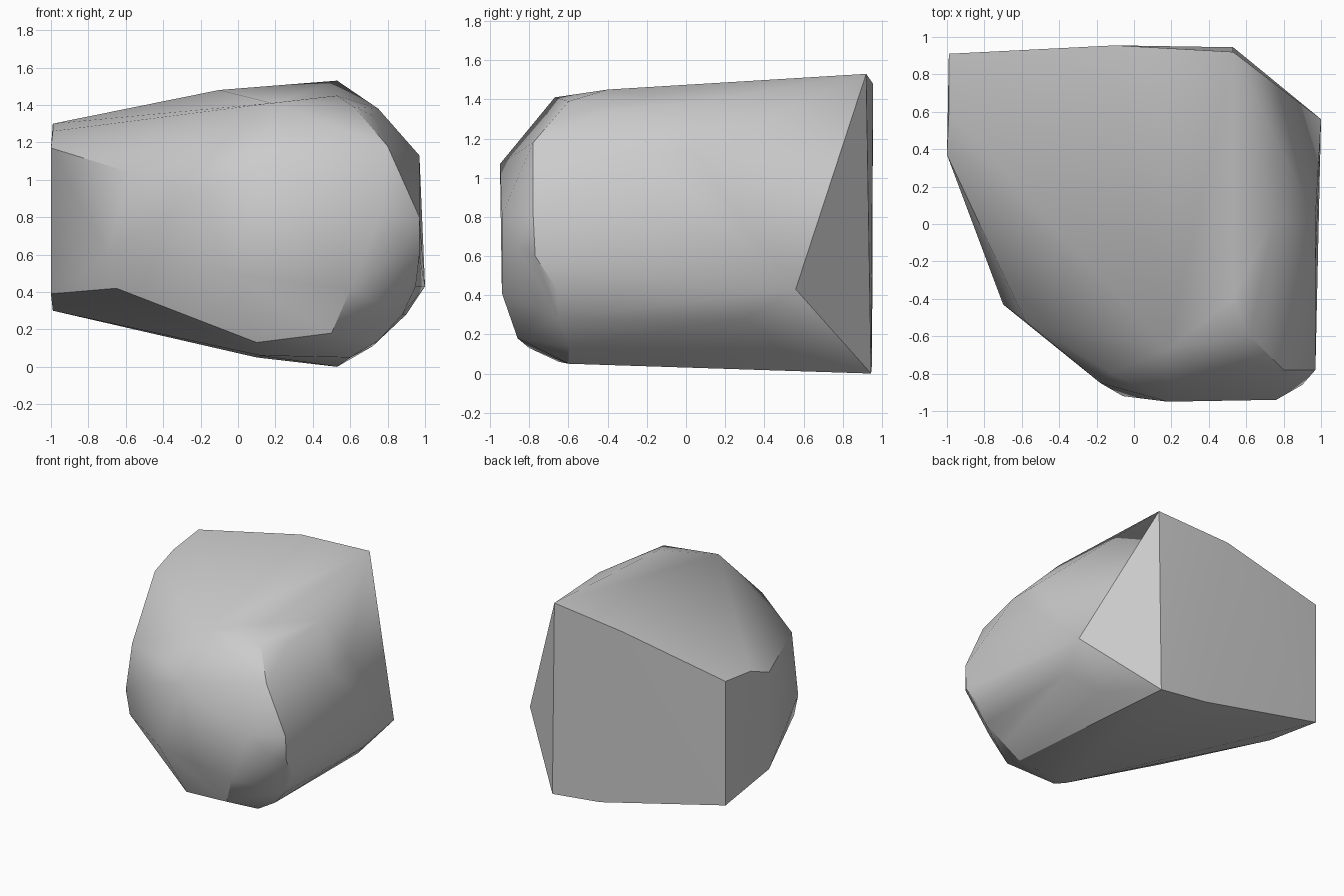
import bpy
import bmesh
import math

default_cube = bpy.data.objects.get("Cube")
if default_cube:
    bpy.data.objects.remove(default_cube, do_unlink=True)


def flat_material(name, colour):
    """One plain colour, shown both in the viewport and in a render."""
    material = bpy.data.materials.new(name)
    material.use_nodes = True
    material.diffuse_color = colour
    shader = next(node for node in material.node_tree.nodes if node.type == "BSDF_PRINCIPLED")
    shader.inputs["Base Color"].default_value = colour
    return material


def chiselled_stone(name, corner_groups, material):
    """Wrap a tight skin of flat facets around the given corner points."""
    bm = bmesh.new()
    for corners in corner_groups.values():
        for corner in corners:
            bm.verts.new(corner)
    hull = bmesh.ops.convex_hull(bm, input=bm.verts)
    leftovers = set(hull["geom_interior"]) | set(hull["geom_unused"])
    inner_verts = [item for item in leftovers if isinstance(item, bmesh.types.BMVert)]
    bmesh.ops.delete(bm, geom=inner_verts, context="VERTS")
    bmesh.ops.recalc_face_normals(bm, faces=bm.faces)

    mesh = bpy.data.meshes.new(name)
    bm.to_mesh(mesh)
    bm.free()
    mesh.materials.append(material)
    stone = bpy.data.objects.new(name, mesh)
    bpy.context.scene.collection.objects.link(stone)
    return stone


# Corner points of the boulder, grouped by the region they shape
corner_groups = {
    # Flat broken face at the back
    "back": [(.53, .92, 1.53), (-.1, .955, 1.48), (-.99, .91, 1.3),
             (-.99, .91, .3), (.1, .95, .05), (.53, .945, 0)],
    # Upper surface and its rounded shoulder
    "crown": [(.53, -.4, 1.45), (.18, -.67, 1.41), (.62, -.6, 1.39),
              (.75, .03, 1.38), (.73, -.4, 1.34), (-.99, .59, 1.26)],
    # Upright flank on the model's left
    "left_flank": [(1, .56, .43), (.97, .03, 1.13), (.97, -.23, 1.13),
                   (.97, -.78, .8), (.97, -.77, .6), (.95, -.66, .43)],
    # Slanting flank on the model's right
    "right_flank": [(-1, .37, 1.17), (-1, .37, .39), (-.58, -.52, 1.04),
                    (-.7, -.43, .6), (-.65, -.45, .42)],
    # Blunt nose with a bevelled rim
    "nose": [(-.12, -.8, 1.13), (-.18, -.85, .95), (.18, -.95, 1.07),
             (.8, -.78, 1.18), (.76, -.94, .81), (.6, -.94, .41),
             (-.06, -.92, .5), (.9, -.86, .65)],
    # Tapering underside
    "belly": [(.12, -.65, .06), (.6, -.6, .05), (.1, -.8, .13),
              (.5, -.86, .18), (.75, -.6, .14), (.88, -.65, .28),
              (.72, .5, .11), (.9, .3, .28)],
}

stone_grey = flat_material("stone grey", (.6, .6, .6, 1))
boulder = chiselled_stone("boulder", corner_groups, stone_grey)

# Soften the shallow facets while the hard breaks stay crisp
bpy.ops.object.select_all(action="DESELECT")
boulder.select_set(True)
bpy.context.view_layer.objects.active = boulder
bpy.ops.object.shade_smooth_by_angle(angle=math.radians(30))
